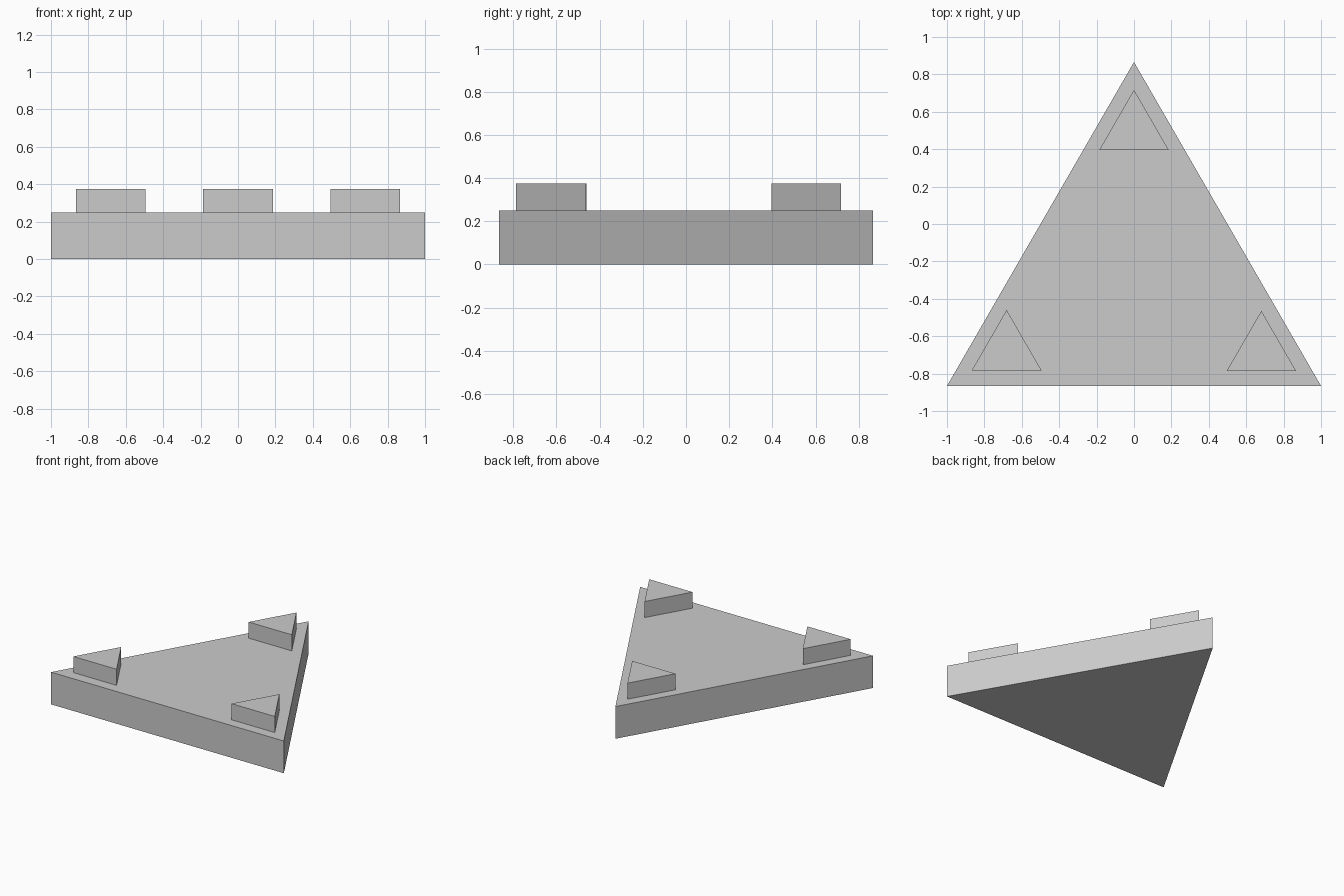
import bpy
import bmesh
import math

cube = bpy.data.objects.get("Cube")
if cube:
    bpy.data.objects.remove(cube, do_unlink=True)

# Single plain grey
grey = bpy.data.materials.new("plain grey")
grey.use_nodes = True
color = (0.6, 0.6, 0.6, 1.0)
grey.diffuse_color = color
grey.node_tree.nodes["Principled BSDF"].inputs["Base Color"].default_value = color


def triangle_prism(name, side, x, y_front, z_low, z_high):
    """Equilateral prism with its flat edge on y_front and its point to the back."""
    bm = bmesh.new()
    profile = [(-side / 2, 0), (side / 2, 0), (0, side * math.sqrt(3) / 2)]
    face = bm.faces.new([bm.verts.new((px, py, 0)) for px, py in profile])
    top = bmesh.ops.extrude_face_region(bm, geom=[face])
    top_verts = [g for g in top["geom"] if isinstance(g, bmesh.types.BMVert)]
    bmesh.ops.translate(bm, verts=top_verts, vec=(0, 0, z_high - z_low))
    bmesh.ops.recalc_face_normals(bm, faces=bm.faces)
    mesh = bpy.data.meshes.new(name)
    bm.to_mesh(mesh)
    bm.free()
    mesh.materials.append(grey)
    obj = bpy.data.objects.new(name, mesh)
    obj.location = (x, y_front, z_low)
    bpy.context.collection.objects.link(obj)
    return obj


BASE_TOP = 0.25
STUD_TOP = 0.375
STUD_SIDE = 0.372

# Base slab
triangle_prism("base_slab", 2.0, 0, -math.sqrt(3) / 2, 0, BASE_TOP)

# Corner studs
for name, x, y in (("back_stud", 0, 0.395),
                   ("right_stud", -0.681, -0.782),
                   ("left_stud", 0.681, -0.787)):
    triangle_prism(name, STUD_SIDE, x, y, BASE_TOP, STUD_TOP)
